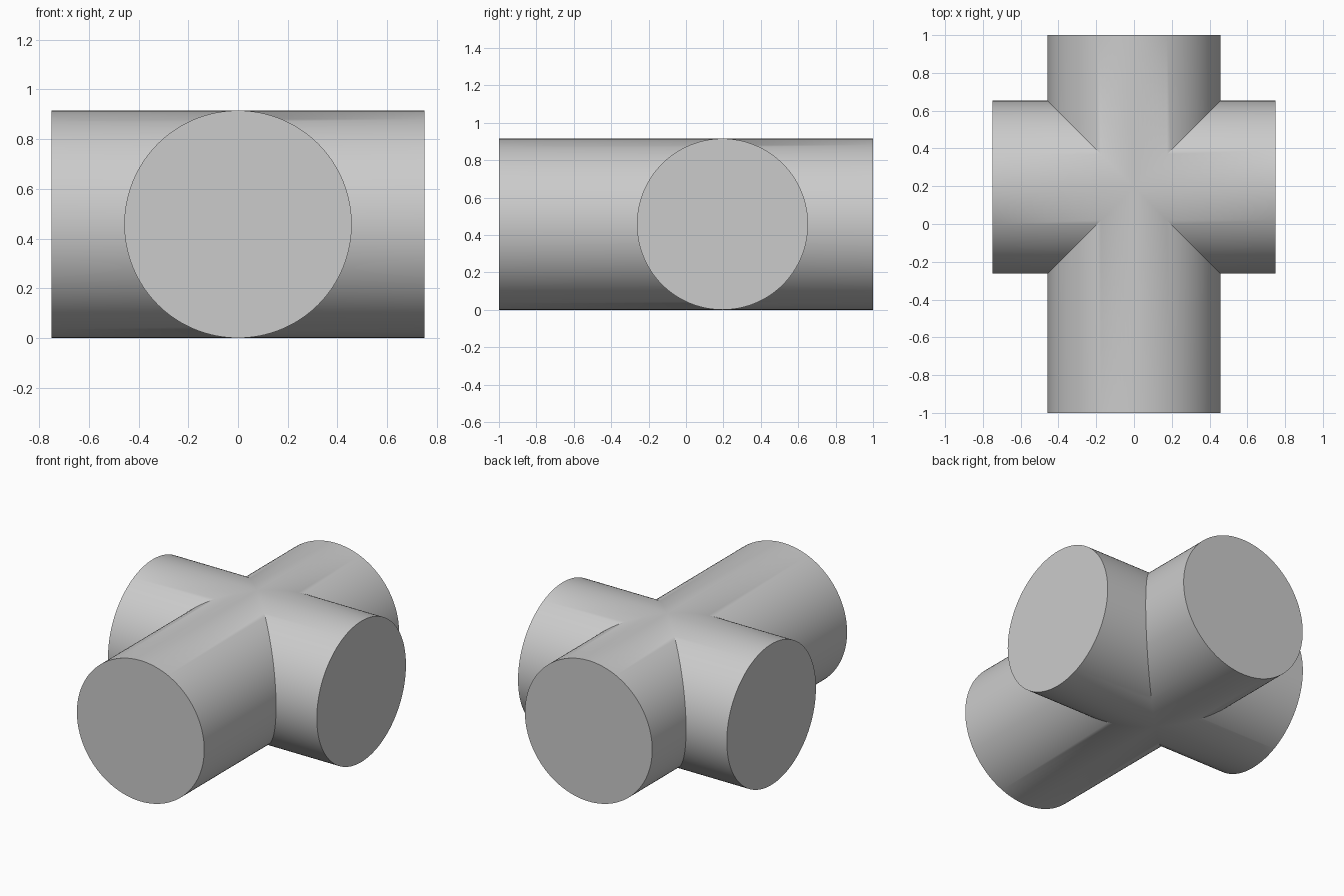
import bpy, bmesh, math
from mathutils import Vector

cube = bpy.data.objects.get("Cube")
if cube:
    bpy.data.objects.remove(cube, do_unlink=True)

RADIUS = 0.4575
CROSS_Y = 0.195      # where the cross tube meets the long tube
HALF_WIDTH = 0.75
SEGMENTS = 128       # multiple of four, so the mitres meet at top and bottom

# One plain grey for the whole fitting
grey = bpy.data.materials.new("plain_grey")
grey.use_nodes = True
colour = (0.6, 0.6, 0.6, 1)
grey.diffuse_color = colour
grey.node_tree.nodes["Principled BSDF"].inputs["Base Color"].default_value = colour

bm = bmesh.new()
centre = Vector((0, CROSS_Y, RADIUS))
up = Vector((0, 0, 1))


def add_arm(direction, length):
    """Capped tube arm whose inner end is mitred against its neighbours."""
    axis = Vector(direction)
    side = up.cross(axis)
    inner, outer = [], []
    for i in range(SEGMENTS):
        angle = 2 * math.pi * i / SEGMENTS
        across = RADIUS * math.sin(angle)
        rim = centre + side * across + up * RADIUS * math.cos(angle)
        inner.append(bm.verts.new(rim + axis * abs(across)))
        outer.append(bm.verts.new(rim + axis * length))
    for i in range(SEGMENTS):
        j = (i + 1) % SEGMENTS
        bm.faces.new((inner[i], inner[j], outer[j], outer[i]))
    bm.faces.new(outer)


# Front, back, left and right arms
add_arm((0, -1, 0), 1 + CROSS_Y)
add_arm((0, 1, 0), 1 - CROSS_Y)
add_arm((1, 0, 0), HALF_WIDTH)
add_arm((-1, 0, 0), HALF_WIDTH)

# Weld the mitred seams into one closed surface
bmesh.ops.remove_doubles(bm, verts=bm.verts, dist=0.0001)
bmesh.ops.recalc_face_normals(bm, faces=bm.faces)

mesh = bpy.data.meshes.new("crossed_tubes")
bm.to_mesh(mesh)
bm.free()
mesh.materials.append(grey)
tubes = bpy.data.objects.new("crossed_tubes", mesh)
bpy.context.collection.objects.link(tubes)

# Smooth tube walls, crisp caps and seams
bpy.ops.object.select_all(action='DESELECT')
tubes.select_set(True)
bpy.context.view_layer.objects.active = tubes
bpy.ops.object.shade_smooth_by_angle(angle=math.radians(30))
